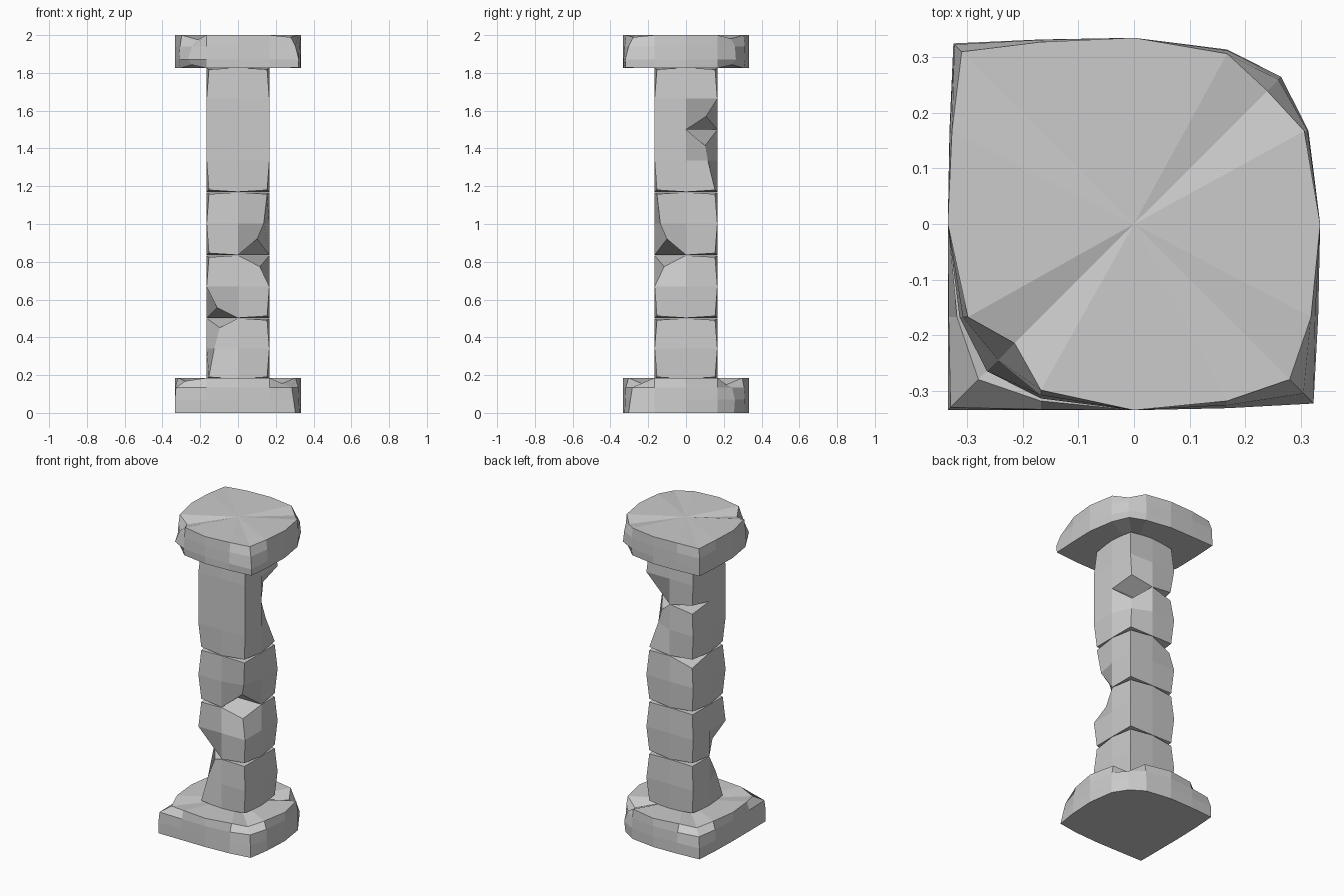
import bpy
import bmesh

cube = bpy.data.objects.get("Cube")
if cube:
    bpy.data.objects.remove(cube)

stone = bpy.data.materials.new("grey_stone")
stone.use_nodes = True
GREY = (0.6, 0.6, 0.6, 1)
stone.diffuse_color = GREY
stone.node_tree.nodes["Principled BSDF"].inputs["Base Color"].default_value = GREY


def finish(bm, name):
    bmesh.ops.recalc_face_normals(bm, faces=bm.faces)
    mesh = bpy.data.meshes.new(name)
    bm.to_mesh(mesh)
    bm.free()
    mesh.materials.append(stone)
    obj = bpy.data.objects.new(name, mesh)
    bpy.context.collection.objects.link(obj)
    return obj


def shaft_block(name, z0, z1, chips):
    """Two-by-two block; chips maps a corner (x, y, z sign) to (inset, lift)."""
    half = 0.166
    bm = bmesh.new()
    bmesh.ops.create_cube(bm, size=2)
    bmesh.ops.subdivide_edges(bm, edges=bm.edges[:], cuts=1, use_grid_fill=True)
    for v in bm.verts:
        sx, sy, sz = (round(c) for c in v.co)
        inset, lift = 0, 0
        if sx and sy:
            worn = (0.012, 0.01) if sz else (0, 0)
            inset, lift = chips.get((sx, sy, sz), worn)
        v.co.x = sx * (half - inset)
        v.co.y = sy * (half - inset)
        v.co.z = (z0 + z1) / 2 + sz * (z1 - z0) / 2 - (sz or 1) * lift
    return finish(bm, name)


def slab(name, levels):
    """Stacked square rings; each level is (z, corner wear, corner drop)."""
    half = 0.334
    corners = [(-1, -1), (1, -1), (1, 1), (-1, 1)]
    bm = bmesh.new()
    rings = []
    for z, wear, drop in levels:
        ring = []
        for i, ((sx, sy), k) in enumerate(zip(corners, wear)):
            side = half - 0.3 * k
            before = (sx * half / 2, sy * side)
            after = (sx * side, sy * half / 2)
            if i % 2 == 0:
                before, after = after, before
            tip = (sx * (half - k), sy * (half - k))
            nx, ny = corners[(i + 1) % 4]
            middle = ((sx + nx) / 2 * half, (sy + ny) / 2 * half)
            for p in (before, tip, after, middle):
                dz = drop * k if p is tip else 0
                ring.append(bm.verts.new((p[0], p[1], z - dz)))
        rings.append(ring)
    n = len(rings[0])
    for low, high in zip(rings, rings[1:]):
        for i in range(n):
            j = (i + 1) % n
            bm.faces.new((low[i], low[j], high[j], high[i]))
    # Fans close the top and the bottom
    for ring, z in ((rings[0], levels[0][0]), (rings[-1], levels[-1][0])):
        hub = bm.verts.new((0, 0, z))
        for i in range(n):
            bm.faces.new((ring[i], ring[(i + 1) % n], hub))
    return finish(bm, name)


# Worn plinth and capital; wear runs counter-clockwise from the front right corner
slab("base", [
    (0, (0, 0.03, 0.08, 0.015), 0),
    (0.07, (0, 0.04, 0.075, 0.015), 0),
    (0.135, (0.005, 0.05, 0.09, 0.03), 0),
    (0.185, (0.055, 0.1, 0.12, 0.08), 0.3),
])
slab("capital", [
    (1.825, (0.09, 0.015, 0.09, 0.01), -0.2),
    (1.87, (0.07, 0.012, 0.07, 0.01), 0),
    (1.94, (0.09, 0.03, 0.075, 0.012), 0),
    (2.0, (0.12, 0.055, 0.095, 0.025), 0.2),
])

# Stacked shaft blocks with chipped corners
shaft_block("shaft_block_1", 0.18, 0.501, {
    (-1, -1, 1): (0.07, 0.05), (-1, -1, 0): (0.04, 0)})
shaft_block("shaft_block_2", 0.503, 0.834, {
    (-1, -1, -1): (0.055, 0.055), (1, -1, 1): (0.05, 0.06)})
shaft_block("shaft_block_3", 0.836, 1.168, {
    (1, -1, -1): (0.065, 0.085), (1, -1, 0): (0.03, 0),
    (-1, 1, 1): (0.02, 0.05)})
shaft_block("shaft_block_4", 1.17, 1.5, {
    (1, 1, 1): (0.065, 0.085), (1, 1, 0): (0.05, 0),
    (-1, 1, 1): (0.015, 0.03), (1, -1, 1): (0, 0), (-1, -1, 1): (0, 0)})
shaft_block("shaft_block_5", 1.5, 1.828, {
    (1, 1, -1): (0.06, 0.07), (-1, 1, -1): (0.015, 0.025),
    (1, -1, -1): (0, 0), (-1, -1, -1): (0, 0)})
